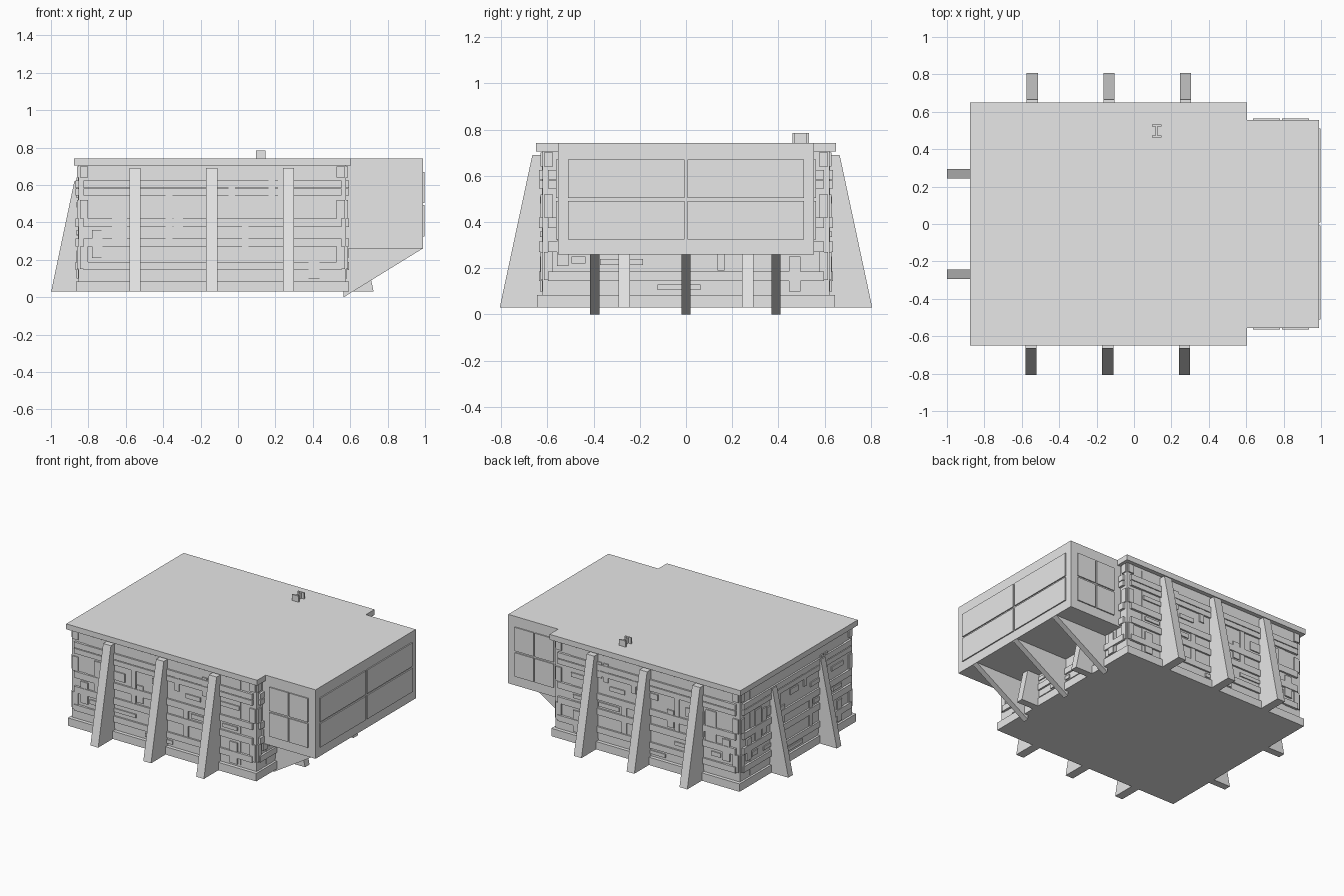
import bpy, bmesh, math
from mathutils import Matrix, Vector

if "Cube" in bpy.data.objects:
    bpy.data.objects.remove(bpy.data.objects["Cube"])

grey = bpy.data.materials.new("plain grey")
grey.diffuse_color = (0.8, 0.8, 0.8, 1)
grey.use_nodes = True
grey.node_tree.nodes["Principled BSDF"].inputs["Base Color"].default_value = grey.diffuse_color

CX = -0.137            # centre of the main block
HX, HY = 0.715, 0.62   # half size of the wall core


def add_box(bm, x0, x1, y0, y1, z0, z1, mat=Matrix()):
    size = Vector((x1 - x0, y1 - y0, z1 - z0))
    mid = Vector(((x0 + x1) / 2, (y0 + y1) / 2, (z0 + z1) / 2))
    bmesh.ops.create_cube(bm, size=1, matrix=mat @ Matrix.Translation(mid) @ Matrix.Diagonal((*size, 1)))


def add_prism(bm, profile, u, width, mat=Matrix()):
    """Extrude a (y, z) profile along x, centred at u."""
    verts = [bm.verts.new(mat @ Vector((u - width / 2, y, z))) for y, z in profile]
    face = bm.faces.new(verts)
    ext = bmesh.ops.extrude_face_region(bm, geom=[face])
    moved = [g for g in ext["geom"] if isinstance(g, bmesh.types.BMVert)]
    bmesh.ops.translate(bm, verts=moved, vec=mat.to_3x3() @ Vector((width, 0, 0)))


def finish(bm, name):
    bmesh.ops.recalc_face_normals(bm, faces=bm.faces)
    mesh = bpy.data.meshes.new(name)
    bm.to_mesh(mesh)
    bm.free()
    mesh.materials.append(grey)
    obj = bpy.data.objects.new(name, mesh)
    bpy.context.collection.objects.link(obj)


def box(name, *dims):
    bm = bmesh.new()
    add_box(bm, *dims)
    finish(bm, name)


# Main block: core, base band, roof slab, overhanging bay
box("wall_core", CX - HX, CX + HX, -HY, HY, 0.04, 0.72)
box("base_band", CX - 0.73, CX + 0.73, -0.645, 0.645, 0.03, 0.085)
box("roof", CX - 0.74, CX + 0.74, -0.65, 0.65, 0.705, 0.743)
box("bay", 0.57, 0.99, -0.555, 0.555, 0.26, 0.743)

# Horizontal slats on every wall: bottom, top
SLATS = [(0.145, 0.187), (0.27, 0.315), (0.375, 0.42), (0.545, 0.58), (0.585, 0.625)]
# Raised pipes and panels: left, right, bottom, top (fractions of the half width)
PANELS = [
    (-0.75, -0.64, 0.31, 0.53), (-0.62, -0.55, 0.33, 0.51), (-0.54, -0.42, 0.44, 0.50),
    (-0.35, -0.30, 0.31, 0.58), (-0.29, -0.22, 0.33, 0.45), (-0.12, 0.02, 0.49, 0.53),
    (0.12, 0.17, 0.49, 0.62), (0.22, 0.27, 0.19, 0.385), (0.24, 0.40, 0.46, 0.49),
    (0.42, 0.47, 0.51, 0.64), (0.49, 0.54, 0.53, 0.64), (0.30, 0.52, 0.33, 0.36),
    (0.62, 0.82, 0.48, 0.51), (0.64, 0.80, 0.335, 0.36), (-0.80, -0.70, 0.22, 0.25),
    (0.72, 0.80, 0.10, 0.25), (-0.60, -0.30, 0.215, 0.24), (-0.20, 0.10, 0.105, 0.13),
    (-0.90, -0.82, 0.21, 0.36),
]
# Each wall: turn, half width, distance out, buttress places, foot reach, head reach, head height
LONG = (HX, HY, (-0.413, -0.003, 0.407), 0.806, 0.665, 0.69, 0.06)
SHORT = (HY, HX, (-0.268, 0.268), 0.862, 0.738, 0.62, 0.05)
WALLS = {"front": (0, LONG), "right": (90, SHORT), "back": (180, LONG), "left": (270, SHORT)}

for side, (turn, (half, out, places, foot, head, top, width)) in WALLS.items():
    mat = Matrix.Translation((CX, 0, 0)) @ Matrix.Rotation(math.radians(turn), 4, "Z")
    flip = -1 if side == "back" else 1

    # Wall cladding: backing sheet, slats, pipes, corner blocks
    bm = bmesh.new()
    add_box(bm, -0.83 * half, 0.83 * half, -out - 0.004, -out + 0.01, 0.10, 0.69, mat)
    for z0, z1 in SLATS:
        add_box(bm, -0.965 * half, 0.965 * half, -out - 0.016, -out + 0.01, z0, z1, mat)
    for a, b, z0, z1 in PANELS:
        u0, u1 = sorted((a * half * flip, b * half * flip))
        add_box(bm, u0, u1, -out - 0.012, -out + 0.01, z0, z1, mat)
    for s in (-1, 1):
        for z0, z1 in ((0.15, 0.27), (0.42, 0.52), (0.64, 0.70)):
            u0, u1 = sorted((s * half * 0.93, s * half * 0.99))
            add_box(bm, u0, u1, -out - 0.009, -out + 0.01, z0, z1, mat)
    finish(bm, side + "_wall_cladding")

    # Sloped buttresses
    bm = bmesh.new()
    profile = [(-foot, 0.03), (-head, top), (-out + 0.02, top), (-out + 0.02, 0.03)]
    for u in places:
        add_prism(bm, profile, u, width, mat)
    finish(bm, side + "_buttresses")

# Triangular brackets under the bay
bm = bmesh.new()
turn = Matrix.Rotation(math.radians(90), 4, "Z")
for y in (-0.395, 0, 0.39):
    add_prism(bm, [(-0.565, 0), (-0.99, 0.262), (-0.565, 0.262)], y, 0.04, turn)
finish(bm, "bay_brackets")

# Window panes on three sides of the bay
bm = bmesh.new()
for z0, z1 in ((0.325, 0.492), (0.504, 0.67)):
    for x0, x1 in ((0.635, 0.78), (0.79, 0.935)):
        for s in (-1, 1):
            y0, y1 = sorted((s * 0.55, s * 0.563))
            add_box(bm, x0, x1, y0, y1, z0, z1)
    for y0, y1 in ((-0.51, -0.007), (0.007, 0.51)):
        add_box(bm, 0.985, 0.998, y0, y1, z0, z1)
finish(bm, "bay_windows")

# Small I-shaped roof vent
bm = bmesh.new()
add_box(bm, 0.095, 0.147, 0.522, 0.532, 0.74, 0.785)
add_box(bm, 0.095, 0.147, 0.462, 0.472, 0.74, 0.785)
add_box(bm, 0.116, 0.126, 0.47, 0.524, 0.74, 0.785)
finish(bm, "roof_vent")
